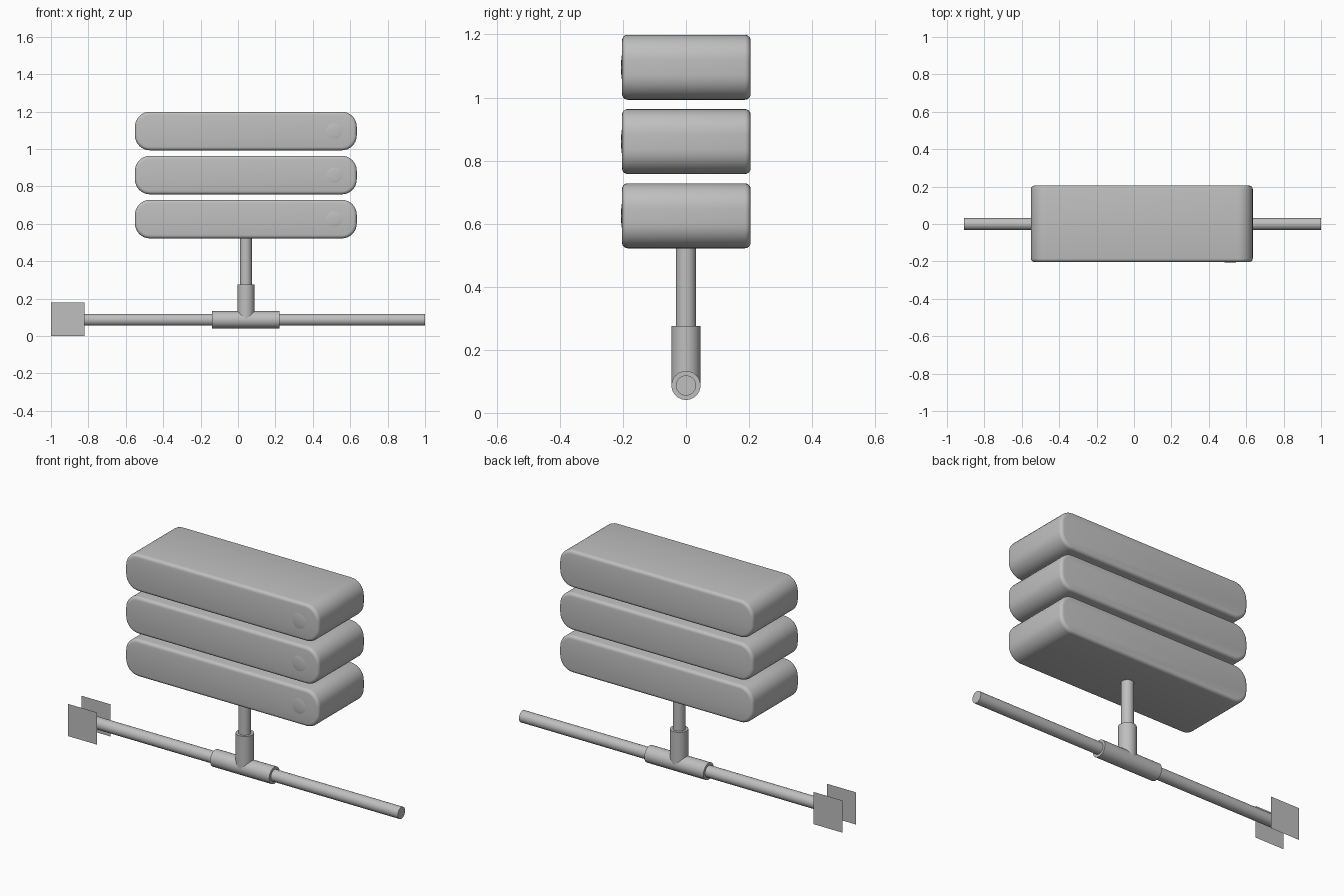
import bpy
import bmesh
from math import pi
from mathutils import Matrix

cube = bpy.data.objects.get("Cube")
if cube:
    bpy.data.objects.remove(cube, do_unlink=True)

grey = bpy.data.materials.new("light_grey")
grey.use_nodes = True
grey.diffuse_color = (0.52, 0.52, 0.52, 1)
grey.node_tree.nodes["Principled BSDF"].inputs["Base Color"].default_value = grey.diffuse_color

CX = 0.042       # centre of the post and boxes
ROD_Z = 0.087    # height of the horizontal rod


def finish(name, bm, smooth=True):
    mesh = bpy.data.meshes.new(name)
    bm.to_mesh(mesh)
    bm.free()
    mesh.materials.append(grey)
    obj = bpy.data.objects.new(name, mesh)
    bpy.context.collection.objects.link(obj)
    if smooth:
        bpy.ops.object.select_all(action='DESELECT')
        obj.select_set(True)
        bpy.context.view_layer.objects.active = obj
        bpy.ops.object.shade_smooth_by_angle(angle=pi / 5)
    return obj


def cylinder(name, radius, length, centre, axis='Z'):
    turn = Matrix.Rotation(pi / 2, 4, 'Y') if axis == 'X' else Matrix()
    bm = bmesh.new()
    bmesh.ops.create_cone(bm, cap_ends=True, segments=32, radius1=radius,
                          radius2=radius, depth=length,
                          matrix=Matrix.Translation(centre) @ turn)
    return finish(name, bm)


def rounded_box(name, size, centre, corner, edge):
    bm = bmesh.new()
    bmesh.ops.create_cube(bm, size=1, matrix=Matrix.Translation(centre)
                          @ Matrix.Diagonal((*size, 1)))
    # Large rounding on the edges running front to back
    long_edges = [e for e in bm.edges
                  if abs(e.verts[0].co.y - e.verts[1].co.y) > size[1] / 2]
    bmesh.ops.bevel(bm, geom=long_edges, offset=corner, segments=8,
                    profile=0.5, affect='EDGES')
    # Small rounding around the front and back faces
    rims = [e for e in bm.edges
            if abs(e.verts[0].co.y - e.verts[1].co.y) < 0.001]
    bmesh.ops.bevel(bm, geom=rims, offset=edge, segments=4,
                    profile=0.5, affect='EDGES')
    return finish(name, bm)


# Stacked boxes, each with a shallow domed button on the front
for i, label in enumerate(("lower", "middle", "upper")):
    z = 0.625 + 0.2355 * i
    rounded_box(label + "_box", (1.186, 0.408, 0.206), (CX, 0.001, z), 0.08, 0.018)
    bm = bmesh.new()
    bmesh.ops.create_uvsphere(bm, u_segments=32, v_segments=16, radius=0.047,
                              matrix=Matrix.Translation((0.515, -0.2, z))
                              @ Matrix.Diagonal((1, 0.13, 1, 1)))
    finish(label + "_button", bm)

# Post and rod, joined by a pipe tee
cylinder("post", 0.032, 0.44, (CX, 0, 0.31))
cylinder("post_sleeve", 0.046, 0.275 - ROD_Z, (CX, 0, (0.275 + ROD_Z) / 2))
cylinder("rod_sleeve", 0.046, 0.362, (CX, 0, ROD_Z), 'X')
cylinder("rod", 0.032, 1.91, (0.045, 0, ROD_Z), 'X')

# Pair of thin square plates at the end of the rod
for label, y in (("front", -0.059), ("back", 0.059)):
    bm = bmesh.new()
    bmesh.ops.create_grid(bm, x_segments=1, y_segments=1, size=0.089,
                          matrix=Matrix.Translation((-0.911, y, 0.089))
                          @ Matrix.Rotation(pi / 2, 4, 'X'))
    finish(label + "_plate", bm, smooth=False)
